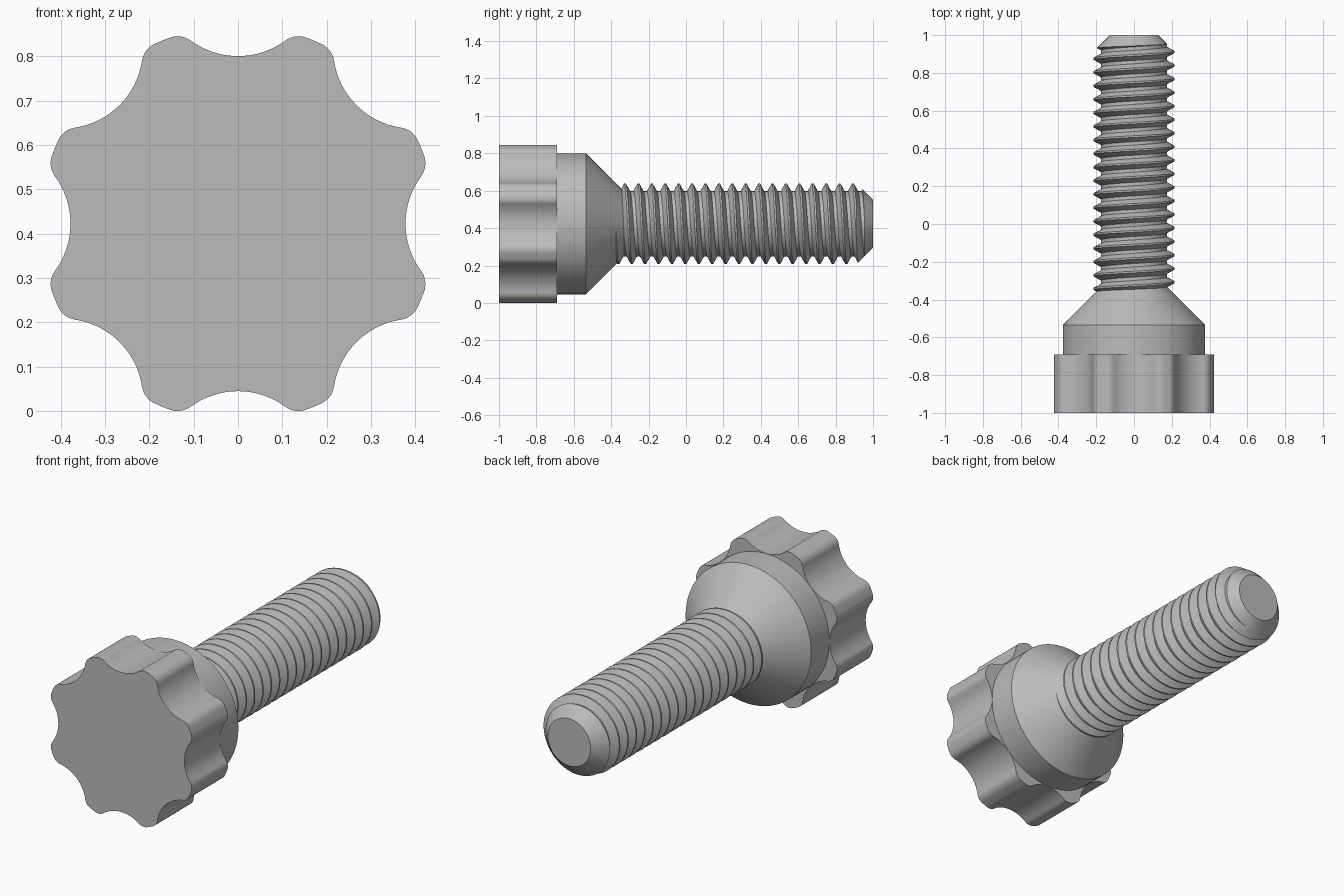
import bpy
import bmesh
from math import sin, cos, pi, tau, acos, atan2
from mathutils import Vector

if "Cube" in bpy.data.objects:
    bpy.data.objects.remove(bpy.data.objects["Cube"], do_unlink=True)

grey = bpy.data.materials.new("plain grey")
grey.use_nodes = True
grey.diffuse_color = (0.5, 0.5, 0.5, 1)
grey.node_tree.nodes["Principled BSDF"].inputs["Base Color"].default_value = (0.5, 0.5, 0.5, 1)

SEGMENTS = 72

# Lobed grip: scallop, tip fillet and outer radius, all tangent to each other
LOBES = 8
VALLEY, SCALLOP, FILLET, OUTER = 0.378, 0.18, 0.05, 0.447
reach = VALLEY + SCALLOP      # axis to scallop centre
tip = OUTER - FILLET          # axis to fillet centre
tip_angle = acos((reach**2 + tip**2 - (SCALLOP + FILLET)**2) / (2 * reach * tip))
tip_centre = Vector((tip * sin(tip_angle), tip * cos(tip_angle)))
AXIS_Z = tip_centre.y + FILLET


def finish(bm, name):
    bmesh.ops.recalc_face_normals(bm, faces=bm.faces)
    mesh = bpy.data.meshes.new(name)
    bm.to_mesh(mesh)
    bm.free()
    mesh.materials.append(grey)
    obj = bpy.data.objects.new(name, mesh)
    bpy.context.collection.objects.link(obj)
    return obj


def smooth(obj):
    bpy.ops.object.select_all(action="DESELECT")
    obj.select_set(True)
    bpy.context.view_layer.objects.active = obj
    bpy.ops.object.shade_smooth_by_angle(angle=pi / 6)


def loft(name, rings):
    """Skin rings of points and cap both ends."""
    bm = bmesh.new()
    loops = [[bm.verts.new(p) for p in ring] for ring in rings]
    count = len(loops[0])
    for a, b in zip(loops, loops[1:]):
        for i in range(count):
            j = (i + 1) % count
            bm.faces.new((a[i], a[j], b[j], b[i]))
    bm.faces.new(loops[0])
    bm.faces.new(loops[-1])
    return finish(bm, name)


def around(radius, y, angle):
    return Vector((radius * sin(angle), y, AXIS_Z + radius * cos(angle)))


def lathe(name, profile):
    return loft(name, [[around(r, y, tau * i / SEGMENTS) for i in range(SEGMENTS)]
                       for y, r in profile])


def grip_outline():
    touch = Vector((0, reach)).lerp(tip_centre, SCALLOP / (SCALLOP + FILLET))
    sweep = atan2(touch.x, reach - touch.y)
    half = [Vector((SCALLOP * sin(sweep * i / 8), reach - SCALLOP * cos(sweep * i / 8)))
            for i in range(9)]
    start = -sweep
    for i in range(1, 9):
        a = start + (tip_angle - start) * i / 8
        half.append(tip_centre + FILLET * Vector((sin(a), cos(a))))
    half.append(OUTER * Vector((sin(pi / LOBES), cos(pi / LOBES))))
    # Mirror the half lobe, then repeat it around the axis
    lobe = [Vector((-p.x, p.y)) for p in reversed(half[1:-1])] + half
    return [(p.length, atan2(p.x, p.y) + tau * n / LOBES)
            for n in range(LOBES) for p in lobe]


outline = grip_outline()
smooth(loft("grip_knob", [[around(r, y, a) for r, a in outline] for y in (-1, -0.69)]))

# Collar with a 45 degree cone running into the shaft
smooth(lathe("collar", [(-0.69, 0.377), (-0.535, 0.377), (-0.328, 0.17)]))

# Threaded shaft: one continuous helical strip, closed by a fan at each end
PITCH, TURNS, CREST, ROOT = 0.0717, 22, 0.2155, 0.1745
FIRST = 0.893 - 19 * PITCH
tooth = [(-0.0045, CREST), (0.0045, CREST), (0.0269, ROOT), (0.0448, ROOT)]
bm = bmesh.new()
steps = TURNS * SEGMENTS
grid = [[bm.verts.new(around(r, FIRST + PITCH * j / SEGMENTS + dy, tau * j / SEGMENTS))
         for dy, r in tooth] for j in range(steps + 1)]
# The last edge of each tooth meets the first edge one turn later
for j in range(steps - SEGMENTS):
    a = grid[j] + [grid[j + SEGMENTS][0]]
    b = grid[j + 1] + [grid[j + 1 + SEGMENTS][0]]
    for k in range(len(tooth)):
        bm.faces.new((a[k], b[k], b[k + 1], a[k + 1]))
last = grid[steps - SEGMENTS]
end_verts = set(last) | {row[0] for row in grid[steps - SEGMENTS:]}
centres = [bm.verts.new((0, FIRST + PITCH * (t + 0.5), AXIS_Z)) for t in (0, TURNS - 1)]
for edge in [e for e in bm.edges if e.is_boundary]:
    at_end = all(v in end_verts for v in edge.verts)
    bm.faces.new((*edge.verts, centres[at_end]))
bmesh.ops.delete(bm, geom=[v for v in bm.verts if not v.link_faces], context="VERTS")
shaft = finish(bm, "threaded_shaft")

# Trim the shaft to a flat end with a 45 degree chamfer
cutter = lathe("shaft_trim", [(-0.7, 0.3), (0.828, 0.3), (1, 0.128)])
cutter.hide_render = True
trim = shaft.modifiers.new("trim", "BOOLEAN")
trim.operation = "INTERSECT"
trim.solver = "EXACT"
trim.object = cutter
bpy.context.view_layer.objects.active = shaft
bpy.ops.object.modifier_apply(modifier=trim.name)
bpy.data.objects.remove(cutter, do_unlink=True)
smooth(shaft)
